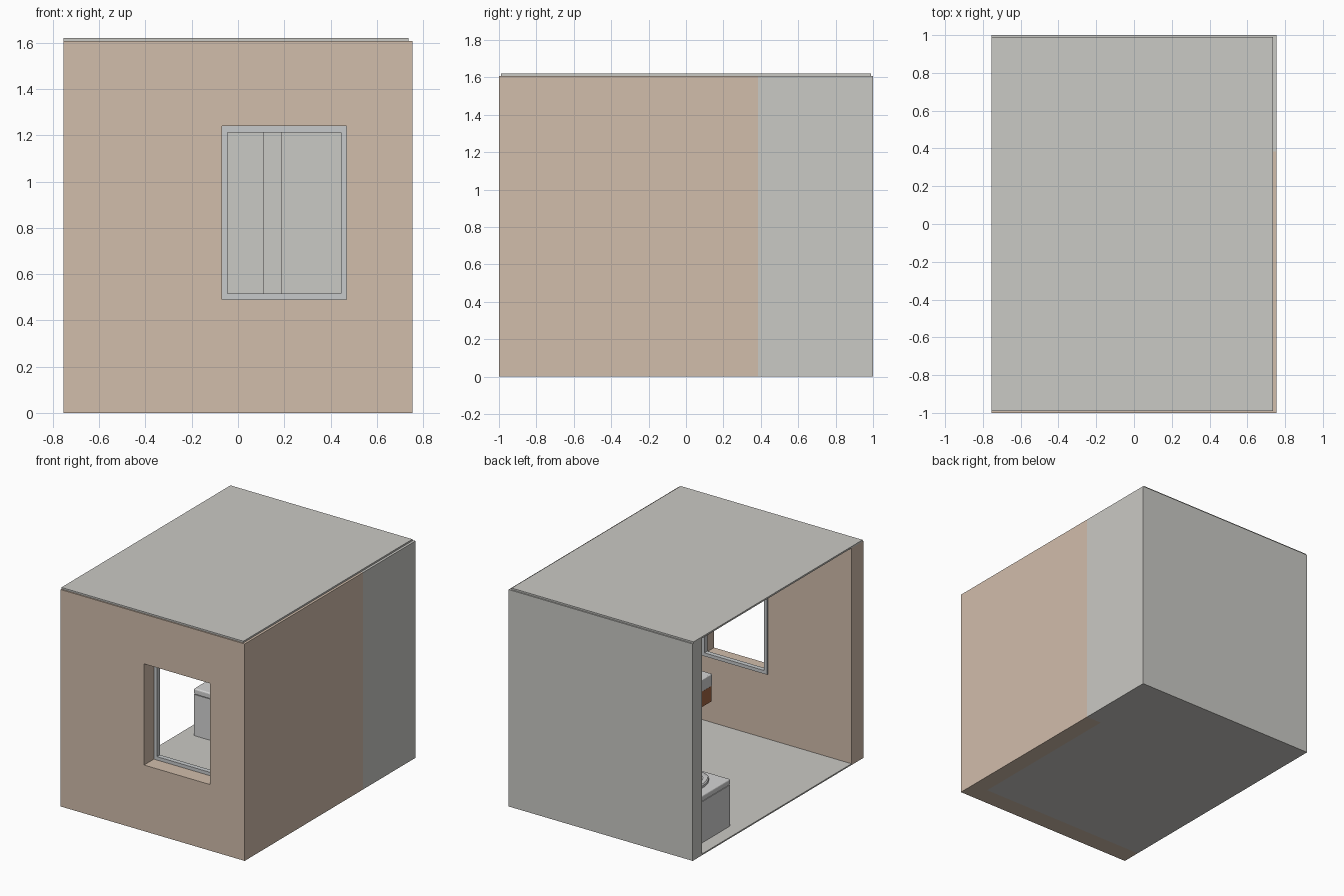
import bpy, bmesh, math

if "Cube" in bpy.data.objects:
    bpy.data.objects.remove(bpy.data.objects["Cube"])


def mat(name, r, g, b):
    m = bpy.data.materials.new(name)
    m.diffuse_color = (r, g, b, 1)
    m.use_nodes = True
    m.node_tree.nodes["Principled BSDF"].inputs["Base Color"].default_value = m.diffuse_color
    return m


TAN = mat("tan_plaster", 0.64, 0.51, 0.41)
GRAY = mat("light_gray_tile", 0.59, 0.585, 0.555)
FRAME = mat("cool_gray_frame", 0.57, 0.59, 0.60)
WHITE = mat("white_ceramic", 0.66, 0.66, 0.66)
WOOD = mat("brown_wood", 0.36, 0.13, 0.055)


def finish(name, bm, material, bevel=0):
    bmesh.ops.recalc_face_normals(bm, faces=bm.faces[:])
    me = bpy.data.meshes.new(name)
    bm.to_mesh(me)
    bm.free()
    me.materials.append(material)
    ob = bpy.data.objects.new(name, me)
    bpy.context.collection.objects.link(ob)
    if bevel:
        b = ob.modifiers.new("bevel", 'BEVEL')
        b.width, b.segments = bevel, 3
    return ob


def box(name, x, y, z, material, bevel=0):
    bm = bmesh.new()
    bmesh.ops.create_cube(bm, size=1)
    for v in bm.verts:
        for i, (a, b) in enumerate((x, y, z)):
            v.co[i] = a if v.co[i] < 0 else b
    return finish(name, bm, material, bevel)


def ring(name, outer, inner, y, material):
    """Rectangular slab in the xz plane with a rectangular hole."""
    bm = bmesh.new()
    loops = []
    for yy in y:
        for x0, x1, z0, z1 in (outer, inner):
            loops.append([bm.verts.new((a, yy, b)) for a, b in
                          ((x0, z0), (x1, z0), (x1, z1), (x0, z1))])
    fo, fi, bo, bi = loops
    for p, q in ((fo, fi), (bo, bi), (fo, bo), (fi, bi)):
        for i in range(4):
            j = (i + 1) % 4
            bm.faces.new((p[i], p[j], q[j], q[i]))
    return finish(name, bm, material)


def oval(name, c, rx, ry, h, material):
    """Oval disc with a sunken bowl."""
    bm = bmesh.new()
    n = 32
    rows = []
    for s, z in ((1, 0), (1, h * .7), (.94, h), (.72, h), (.6, h * .3)):
        rows.append([bm.verts.new((c[0] + rx * s * math.cos(2 * math.pi * k / n),
                                   c[1] + ry * s * math.sin(2 * math.pi * k / n),
                                   c[2] + z)) for k in range(n)])
    for p, q in zip(rows, rows[1:]):
        for k in range(n):
            bm.faces.new((p[k], p[(k + 1) % n], q[(k + 1) % n], q[k]))
    bm.faces.new(rows[0])
    bm.faces.new(rows[-1])
    ob = finish(name, bm, material)
    bpy.context.view_layer.objects.active = ob
    ob.select_set(True)
    bpy.ops.object.shade_smooth_by_angle(angle=math.radians(40))
    ob.select_set(False)


X, H = 0.755, 1.608
XI = 0.63           # inner face of the right wall
YF, YB = -0.86, 0.89  # inner faces of the front and back walls

# room shell, open on the left
hole = (-0.07, 0.47, 0.49, 1.24)
ring("front_wall", (-X, X, 0, H), hole, (-1, YF), TAN)
box("right_wall_plaster", (XI, X), (YF, 0.385), (0, H), TAN)
box("right_wall_tile", (XI, X), (0.385, YB), (0, H), GRAY)
box("back_wall", (-X, X), (YB, 1), (0, H), GRAY)
box("floor", (-X, XI), (YF, YB), (0, 0.01), GRAY)
box("ceiling", (-X, 0.737), (-0.99, 0.99), (H, 1.62), GRAY)

# window frame at the inner side of the opening
ring("window_frame", hole, (-0.045, 0.445, 0.515, 1.213), (-0.885, -0.85), FRAME)

# toilet block with lid slab and oval bowl
box("toilet_body", (-0.655, -0.27), (0.42, YB), (0.01, 0.315), WHITE)
box("toilet_top", (-0.657, -0.268), (0.418, YB), (0.315, 0.36), WHITE, 0.01)
oval("toilet_bowl", (-0.4625, 0.64, 0.36), 0.125, 0.17, 0.025, WHITE)

# shower enclosure in the tiled corner
box("shower_side_panel", (0.11, 0.12), (0.385, YB), (0.01, 1.35), GRAY)
box("shower_fixed_panel", (0.12, 0.19), (0.385, 0.395), (0.01, 1.35), GRAY)
box("shower_door", (0.19, XI), (0.392, 0.402), (0.01, 1.35), GRAY)

# wall-hung vanity
box("vanity_cabinet", (0.24, XI), (-0.64, 0.0), (0.29, 0.405), WOOD)
box("vanity_basin", (0.235, XI), (-0.645, 0.005), (0.405, 0.495), WHITE, 0.006)
